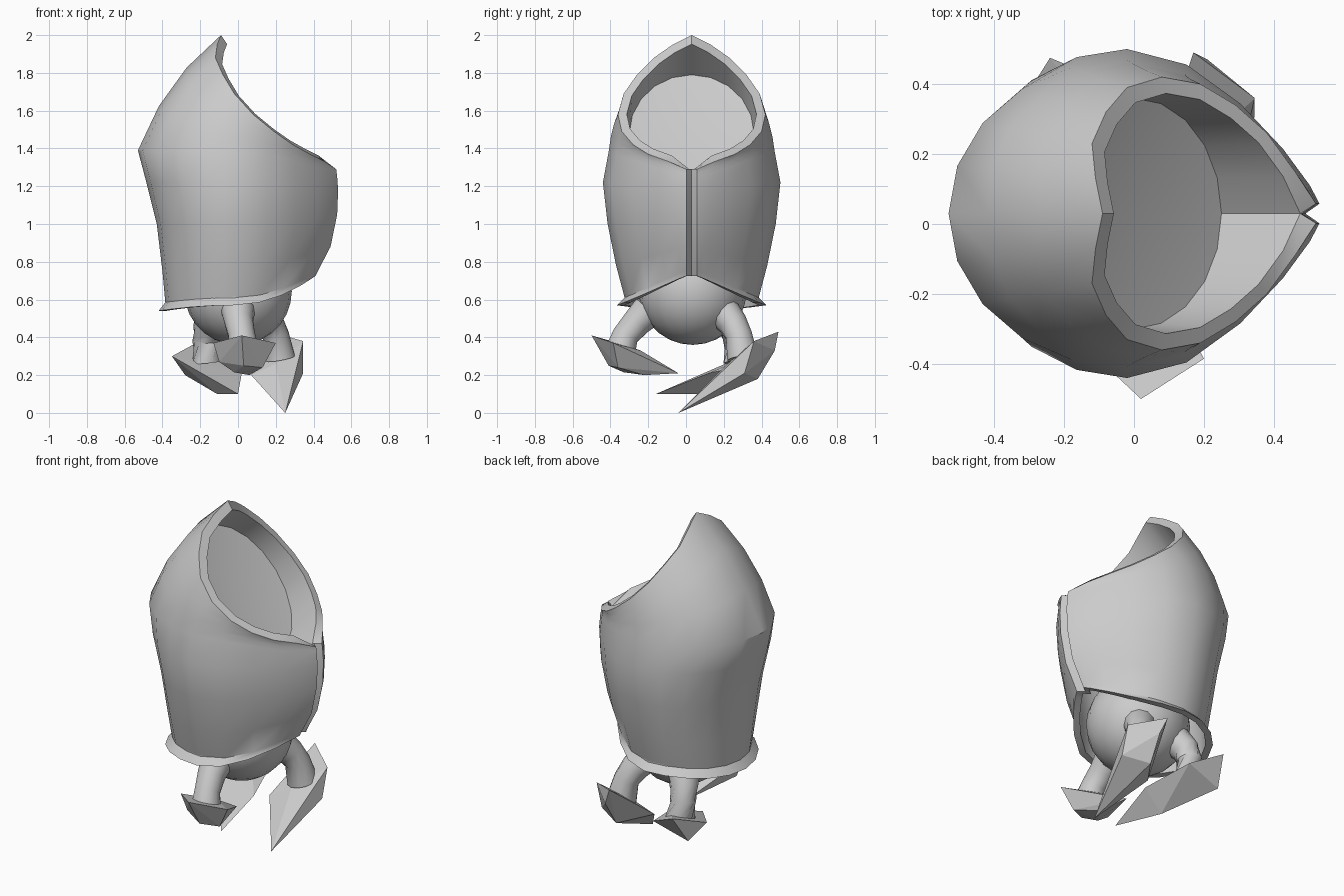
import bpy, bmesh
from math import pi, sin, cos
from mathutils import Vector

if "Cube" in bpy.data.objects:
    bpy.data.objects.remove(bpy.data.objects["Cube"])

N = 10          # columns per half of the cloak
CX, CY = -0.02, 0.03


def finish(bm, name, angle=None):
    bmesh.ops.recalc_face_normals(bm, faces=bm.faces[:])
    me = bpy.data.meshes.new(name)
    bm.to_mesh(me)
    bm.free()
    ob = bpy.data.objects.new(name, me)
    bpy.context.collection.objects.link(ob)
    if angle:
        bpy.ops.object.select_all(action='DESELECT')
        ob.select_set(True)
        bpy.context.view_layer.objects.active = ob
        bpy.ops.object.shade_smooth_by_angle(angle=angle)
    return ob


def loft(bm, rings):
    rows = [[bm.verts.new(p) for p in r] for r in rings]
    for a, b in zip(rows, rows[1:]):
        for i in range(len(a)):
            j = (i + 1) % len(a)
            bm.faces.new((a[i], a[j], b[j], b[i]))
    return rows


def half_ring(front, back, w, zf, zs, zb):
    """Half of a teardrop section, from the front seam (+x) to the back."""
    pts = []
    for i in range(N + 1):
        c, s = cos(pi * i / N), sin(pi * i / N)
        if c > 0:
            p = (CX + (front - CX) * c, w * s * (1 - 0.5 * c * c), zs + (zf - zs) * c * c)
        else:
            p = (CX + (CX - back) * c, w * s, zs + (zb - zs) * c * c)
        pts.append(Vector(p))
    return pts


def full_ring(half):
    """Mirror a half section and add the groove between the two front edges."""
    h = [p.copy() for p in half]
    h[0].y = 0.028
    h[-1].y = 0
    groove = half[0] + Vector((-0.04, -half[0].y, 0))
    return [groove] + h + [Vector((p.x, -p.y, p.z)) for p in h[-2::-1]]


# Cloak: outer sections from hem to shoulder
sections = [half_ring(*s) for s in (
    (0.425, -0.385, 0.355, 0.755, 0.61, 0.585),
    (0.49, -0.40, 0.40, 0.88, 0.78, 0.75),
    (0.525, -0.43, 0.445, 1.05, 1.00, 1.00),
    (0.53, -0.485, 0.47, 1.18, 1.22, 1.22),
    (0.525, -0.53, 0.44, 1.25, 1.38, 1.39))]
flange = half_ring(0.41, -0.42, 0.395, 0.725, 0.57, 0.54)

# Slanted hood opening, front seam to peak
rim = [Vector(p) for p in (
    (0.52, 0, 1.29), (0.46, 0.12, 1.33), (0.38, 0.23, 1.37), (0.29, 0.31, 1.42),
    (0.19, 0.37, 1.49), (0.08, 0.39, 1.58), (-0.02, 0.36, 1.69), (-0.08, 0.29, 1.79),
    (-0.12, 0.20, 1.88), (-0.11, 0.10, 1.95), (-0.09, 0, 2.0))]
hood = []
for t in (1 / 3, 2 / 3):
    k = 4 * t * (1 - t)
    hood.append([a.lerp(b, t) + k * Vector((-0.04 * i / N, 0.005 * sin(pi * i / N), 0.035 * i / N))
                 for i, (a, b) in enumerate(zip(sections[-1], rim))])

outer = [full_ring(h) for h in [flange] + sections + hood + [rim]]
# Inner wall seen from below
inner = [[Vector((CX + (p.x - CX) * 0.9, p.y * 0.9, p.z)) for p in full_ring(h)]
         for h in [flange] + sections[1:]]
# Rim thickness, closing to a point at the seam
mid = Vector((0.18, 0, 1.6))
lip = [mid + (p - mid) * 0.88 for p in outer[-1]]
for i in (0, 1, -1):
    lip[i] = Vector((0.475, 0, 1.28))
# Round panel recessed inside the hood
recess = []
for i in range(len(lip)):
    col = 0 if i == 0 else i - 1
    a = pi * col / N
    recess.append(Vector((0.25 * cos(a), 0.33 * sin(a), 1.48 - 0.31 * cos(a))))

bm = bmesh.new()
rows = loft(bm, inner[::-1] + outer + [lip, recess])
centre = bm.verts.new((-0.03, 0, 1.455))
last = rows[-1]
for i in range(len(last)):
    bm.faces.new((last[i], last[(i + 1) % len(last)], centre))
bmesh.ops.remove_doubles(bm, verts=bm.verts[:], dist=0.0005)
bmesh.ops.translate(bm, verts=bm.verts[:], vec=(0, CY, 0))
finish(bm, "hooded_cloak", 0.6)

# Round body under the cloak
bm = bmesh.new()
bmesh.ops.create_uvsphere(bm, u_segments=20, v_segments=14, radius=0.285)
bmesh.ops.translate(bm, verts=bm.verts[:], vec=(0, 0.035, 0.645))
finish(bm, "round_body", 0.7)


def leg(name, path, radii, sides=12):
    path = [Vector(p) for p in path]
    rings = []
    for i, p in enumerate(path):
        d = path[min(i + 1, len(path) - 1)] - path[max(i - 1, 0)]
        q = d.to_track_quat('Z', 'Y')
        rings.append([p + q @ Vector((radii[i] * cos(2 * pi * k / sides),
                                      radii[i] * sin(2 * pi * k / sides), 0)) for k in range(sides)])
    bm = bmesh.new()
    rows = loft(bm, rings)
    bm.faces.new(rows[0])
    bm.faces.new(rows[-1])
    finish(bm, name, 0.7)


def foot(name, pts):
    bm = bmesh.new()
    vs = [bm.verts.new(p) for p in pts]
    bmesh.ops.convex_hull(bm, input=vs)
    bmesh.ops.delete(bm, geom=[v for v in bm.verts if not v.link_faces], context='VERTS')
    finish(bm, name)


# Three bent legs
R = (0.09, 0.078, 0.072, 0.085)
leg("front_leg", [(0, -0.20, 0.54), (0.005, -0.26, 0.48), (0.02, -0.32, 0.41), (0.03, -0.35, 0.32)], R)
leg("back_right_leg", [(0.13, 0.20, 0.53), (0.17, 0.25, 0.47), (0.20, 0.28, 0.41), (0.22, 0.30, 0.29)], R)
leg("back_left_leg", [(-0.13, 0.20, 0.52), (-0.16, 0.25, 0.45), (-0.17, 0.27, 0.38), (-0.16, 0.28, 0.27)], R)

# Pointed blade feet, tips turned inward
foot("front_foot", [(0.02, -0.5, 0.41), (-0.13, -0.36, 0.37), (0.20, -0.385, 0.37), (-0.10, -0.34, 0.27),
                    (-0.02, -0.33, 0.215), (0.13, -0.36, 0.24), (0.06, -0.22, 0.20), (0.03, -0.41, 0.25),
                    (0.02, -0.04, 0.21), (0.03, -0.24, 0.33)])
foot("back_right_foot", [(0.17, 0.49, 0.43), (0.345, 0.36, 0.38), (0.345, 0.31, 0.21), (0.21, 0.47, 0.33),
                         (0.20, 0.38, 0.18), (0.25, -0.04, 0.0), (0.07, 0.20, 0.20), (0.2, 0.22, 0.26)])
foot("back_left_foot", [(-0.24, 0.475, 0.36), (-0.35, 0.30, 0.30), (-0.28, 0.38, 0.20), (-0.11, 0.10, 0.10),
                        (0.0, -0.16, 0.10), (0.02, 0.12, 0.21), (-0.06, 0.40, 0.27)])
